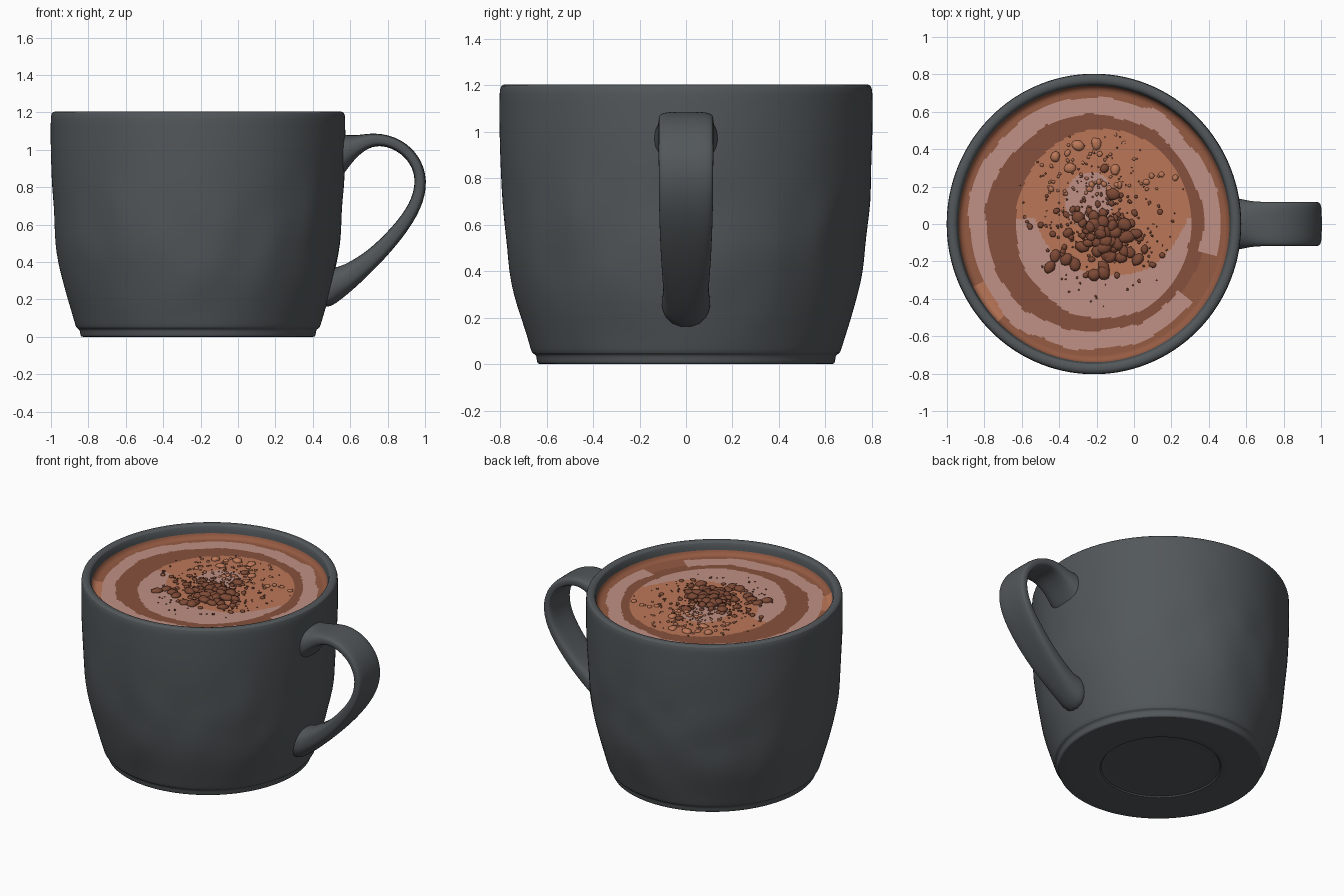
import bpy, bmesh, math, random
from mathutils import Vector, noise

random.seed(4)
CX, STRETCH = -0.214, 1.02      # mug axis and slight oval in y
LIQUID_Z = 1.12

cube = bpy.data.objects.get("Cube")
if cube:
    bpy.data.objects.remove(cube)


def material(name, r, g, b):
    m = bpy.data.materials.new(name)
    m.use_nodes = True
    m.diffuse_color = (r, g, b, 1)
    bsdf = next(n for n in m.node_tree.nodes if n.type == 'BSDF_PRINCIPLED')
    bsdf.inputs["Base Color"].default_value = (r, g, b, 1)
    bsdf.inputs["Roughness"].default_value = 0.6
    return m


GREY = material("slate glaze", .085, .096, .102)
DARK = material("dark cocoa", .245, .083, .047)
EDGE = material("cocoa edge", .30, .104, .055)
ORANGE = material("caramel foam", .50, .185, .097)
PINK = material("milk foam", .53, .28, .232)
CRUMB = material("chocolate crumb", .205, .067, .036)


def make_object(name, bm, mats, subdiv=0, angle=40):
    mesh = bpy.data.meshes.new(name)
    bm.to_mesh(mesh)
    bm.free()
    obj = bpy.data.objects.new(name, mesh)
    bpy.context.collection.objects.link(obj)
    for m in mats:
        mesh.materials.append(m)
    if subdiv:
        mod = obj.modifiers.new("smooth", 'SUBSURF')
        mod.levels = mod.render_levels = subdiv
    bpy.ops.object.select_all(action='DESELECT')
    obj.select_set(True)
    bpy.context.view_layer.objects.active = obj
    bpy.ops.object.shade_smooth_by_angle(angle=math.radians(angle))
    return obj


def bridge(bm, rings):
    n = len(rings[0])
    for a, b in zip(rings, rings[1:]):
        for j in range(n):
            k = (j + 1) % n
            bm.faces.new((a[j], a[k], b[k], b[j]))


def lathe(profile, segments):
    bm = bmesh.new()
    rings = []
    for r, z in profile:
        ring = []
        for j in range(segments):
            t = 2 * math.pi * j / segments
            ring.append(bm.verts.new((CX + r * math.cos(t), STRETCH * r * math.sin(t), z)))
        rings.append(ring)
    bridge(bm, rings)
    return bm, rings


# Mug body: recessed base, foot, bulging wall, rounded rim, inner wall
profile = [(.05, .012), (.355, .012), (.365, .012), (.37, .001), (.38, 0), (.60, 0),
           (.624, 0), (.629, .006), (.632, .035), (.638, .042), (.650, .048), (.655, .06),
           (.672, .12), (.697, .2), (.725, .3), (.746, .4), (.759, .5), (.768, .6),
           (.775, .7), (.781, .8), (.785, .9), (.788, 1.0), (.788, 1.1), (.788, 1.17),
           (.784, 1.198), (.767, 1.206), (.747, 1.205), (.733, 1.197), (.728, 1.175),
           (.724, 1.14), (.715, 1.05)]
bm, rings = lathe(profile, 96)
bm.faces.new(list(reversed(rings[0])))
# hand-made dents in the wall
for ring in rings[12:21]:
    for v in ring:
        out = Vector((v.co.x - CX, v.co.y, 0)).normalized()
        fade = math.sin(math.pi * min(1, max(0, (v.co.z - .06) / .9)))
        v.co += out * fade * .014 * noise.noise(v.co * 5)
make_object("mug_body", bm, [GREY], subdiv=1)

# Handle: outer edge, inner edge (x, z), half width and squareness for each section
sections = [((.50, 1.09), (.50, .80), .15, .9), ((.575, 1.082), (.565, .865), .138, .85),
            ((.63, 1.077), (.62, .95), .123, .65), ((.71, 1.09), (.70, 1.016), .119, .5),
            ((.79, 1.084), (.775, 1.024), .119, .5), ((.88, 1.052), (.855, .994), .119, .5),
            ((.97, .972), (.922, .93), .119, .5), ((1.018, .84), (.953, .84), .119, .5),
            ((.985, .685), (.925, .715), .118, .5), ((.88, .525), (.82, .58), .114, .5),
            ((.755, .385), (.695, .46), .107, .55), ((.645, .278), (.595, .40), .10, .7),
            ((.55, .195), (.53, .37), .10, .9), ((.44, .12), (.44, .37), .12, .9)]
SIDES = 16


def soft(v, power):
    return math.copysign(abs(v) ** power, v)


bm = bmesh.new()
rings = []
for outer, inner, width, power in sections:
    mid_x, mid_z = (outer[0] + inner[0]) / 2, (outer[1] + inner[1]) / 2
    hx, hz = outer[0] - mid_x, outer[1] - mid_z
    ring = []
    for j in range(SIDES):
        t = 2 * math.pi * (j + .5) / SIDES
        c, s = soft(math.cos(t), power), soft(math.sin(t), power)
        ring.append(bm.verts.new((mid_x + hx * c, width * s, mid_z + hz * c)))
    rings.append(ring)
bridge(bm, rings)
bm.faces.new(rings[0])
bm.faces.new(rings[-1])
bmesh.ops.recalc_face_normals(bm, faces=bm.faces)
make_object("handle", bm, [GREY], subdiv=2, angle=60)


# Drink: a disc whose faces are coloured as foam swirls
def foam(x, y):
    u = x - CX
    spot = Vector((x, y, 2))
    wob = .028 * noise.noise(spot * 4) + .01 * noise.noise(spot * 13)
    r = math.hypot(u, y) + wob
    a = math.degrees(math.atan2(y, u))
    if math.hypot((u - .05) / .47, y / .51) + wob < 1:
        blob = math.hypot((u - .09) / .41, (y - .1) / .38) + 2 * wob
        centre = math.hypot((u + .02) / .13, (y - .13) / .15) + 4 * wob
        if centre < 1 or (blob > 1 and y < .03):
            return 3
        return 2
    if r > .672:
        return 2 if -152 < a < -135 else 1
    if -38 < a < -14:
        return 0 if r < .6 else 1
    return 3 if r > .58 else 0


steps = 80
disc = [(.729, LIQUID_Z + .045), (.722, LIQUID_Z + .02), (.71, LIQUID_Z + .005)]
disc += [(.695 * (1 - i / steps), LIQUID_Z) for i in range(steps)]
bm, rings = lathe(disc, 200)
bm.faces.new(rings[-1])
for f in bm.faces:
    c = f.calc_center_median()
    f.material_index = foam(c.x, c.y)
make_object("cocoa_drink", bm, [DARK, EDGE, ORANGE, PINK])


# Crumbs: lumpy pebbles, large in the middle pile and tiny around it
def add_crumb(bm, x, y, z, size, index):
    made = bmesh.ops.create_icosphere(bm, subdivisions=2 if size > .012 else 1, radius=1)
    turn = random.uniform(0, math.pi)
    long, tall = random.uniform(1, 1.4), random.uniform(.5, .75)
    for v in made["verts"]:
        p = v.co * (1 + .25 * noise.noise(v.co + Vector((x, y, 0)) * 30)) * size
        p.x *= long
        p.z *= tall
        v.co = Vector((x + p.x * math.cos(turn) - p.y * math.sin(turn),
                       y + p.x * math.sin(turn) + p.y * math.cos(turn), z + p.z))
    for f in {f for v in made["verts"] for f in v.link_faces}:
        f.material_index = index


bm = bmesh.new()
for i in range(75):
    d = abs(random.gauss(0, .1))
    t = random.uniform(0, 2 * math.pi)
    size = random.uniform(.014, .034)
    lift = max(0, .03 - d * .2)
    add_crumb(bm, -.18 + d * 1.25 * math.cos(t), -.05 + d * math.sin(t),
              LIQUID_Z + .004 + lift * random.random(), size, 0)
for x, y in ((-.45, -.23), (-.42, -.17), (.02, -.19), (-.16, -.23), (-.07, -.18)):
    add_crumb(bm, x, y, LIQUID_Z + .004, .027, 0)
make_object("crumb_pile", bm, [CRUMB], angle=60)

bm = bmesh.new()
for i in range(380):
    x, y = random.gauss(-.18, .18), random.gauss(.05, .21)
    if math.hypot(x + .18, y - .03) < .47:
        size = random.choice((.004, .005, .006, .008, .010, .015))
        far = y > .16 and size > .007
        add_crumb(bm, x, y, LIQUID_Z + .002, size, 1 if far else 0)
for x, y in ((-.2, .43), (-.34, .3), (-.42, .36), (-.3, .42), (-.1, .29)):
    add_crumb(bm, x, y, LIQUID_Z + .002, .026, 1)
make_object("scattered_crumbs", bm, [CRUMB, ORANGE], angle=60)
